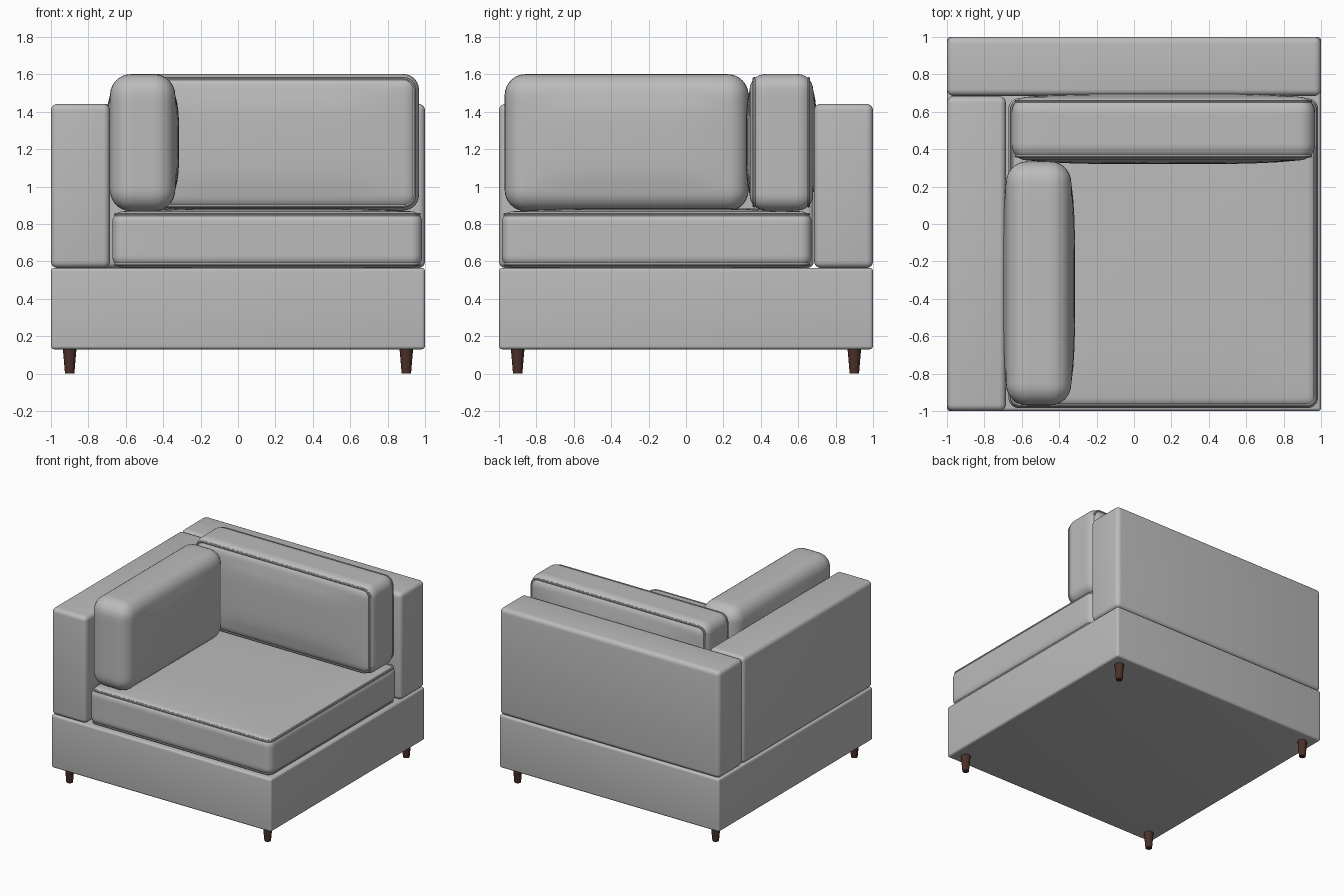
import bpy, bmesh, math
from mathutils import Vector

if "Cube" in bpy.data.objects:
    bpy.data.objects.remove(bpy.data.objects["Cube"], do_unlink=True)


def material(name, rgb):
    m = bpy.data.materials.new(name)
    m.use_nodes = True
    m.diffuse_color = (*rgb, 1)
    m.node_tree.nodes["Principled BSDF"].inputs["Base Color"].default_value = (*rgb, 1)
    return m


fabric = material("grey fabric", (0.5, 0.5, 0.5))
wood = material("dark brown wood", (0.07, 0.03, 0.022))


def finish(name, bm, mat):
    mesh = bpy.data.meshes.new(name)
    bm.to_mesh(mesh)
    bm.free()
    obj = bpy.data.objects.new(name, mesh)
    bpy.context.collection.objects.link(obj)
    mesh.materials.append(mat)
    bpy.ops.object.select_all(action="DESELECT")
    obj.select_set(True)
    bpy.context.view_layer.objects.active = obj
    bpy.ops.object.shade_smooth_by_angle(angle=math.radians(40))
    return obj


# Upholstered frame block with softened edges
def block(name, lo, hi, radius):
    lo, hi = Vector(lo), Vector(hi)
    bm = bmesh.new()
    bmesh.ops.create_cube(bm, size=1)
    for v in bm.verts:
        v.co = (lo + hi) / 2 + v.co * (hi - lo)
    bmesh.ops.bevel(bm, geom=bm.edges[:], offset=radius, segments=5,
                    profile=0.5, affect="EDGES")
    return finish(name, bm, fabric)


# Rounded cushion whose two broad faces swell along the thickness axis
def cushion(name, lo, hi, radius, axis, swell):
    lo, hi = Vector(lo), Vector(hi)
    centre, inner = (lo + hi) / 2, (hi - lo) / 2 - Vector([radius] * 3)
    a, b = [i for i in range(3) if i != axis]
    bm = bmesh.new()
    bmesh.ops.create_cube(bm, size=2)
    bmesh.ops.subdivide_edges(bm, edges=bm.edges[:], cuts=19, use_grid_fill=True)
    for v in bm.verts:
        core = Vector([max(-0.6, min(0.6, c)) for c in v.co])
        out = (v.co - core).normalized() * radius
        unit = core / 0.6
        p = unit * inner + out
        p[axis] += unit[axis] * swell * (1 - unit[a] ** 4) * (1 - unit[b] ** 4)
        v.co = centre + p
    return finish(name, bm, fabric)


# Piping cord: a rounded rectangle swept along the seam of each broad face
def piping(name, lo, hi, radius, axis):
    lo, hi = Vector(lo), Vector(hi)
    centre, inner = (lo + hi) / 2, (hi - lo) / 2 - Vector([radius] * 3)
    a, b = [i for i in range(3) if i != axis]
    reach = radius * math.sqrt(0.5)
    bm = bmesh.new()
    for side in (-1, 1):
        rings = []
        for corner in range(4):
            for step in range(7):
                t = math.radians(corner * 90 + step * 15)
                mid = math.radians(corner * 90 + 45)
                out = Vector((0, 0, 0))
                out[a], out[b] = math.cos(t), math.sin(t)
                p = centre + out * reach
                p[a] += math.copysign(inner[a], math.cos(mid))
                p[b] += math.copysign(inner[b], math.sin(mid))
                p[axis] += side * (inner[axis] + reach)
                up = Vector((0, 0, 0))
                up[axis] = 1
                rings.append([bm.verts.new(p + 0.009 * (out * math.cos(k * math.pi / 4)
                              + up * math.sin(k * math.pi / 4))) for k in range(8)])
        for i, ring in enumerate(rings):
            nxt = rings[(i + 1) % len(rings)]
            for k in range(8):
                j = (k + 1) % 8
                bm.faces.new((ring[k], nxt[k], nxt[j], ring[j]))
    bmesh.ops.recalc_face_normals(bm, faces=bm.faces[:])
    return finish(name, bm, fabric)


# Frame
block("base", (-1, -1, 0.13), (1, 1, 0.565), 0.018)
block("backrest", (-1, 0.685, 0.565), (1, 1, 1.442), 0.035)
block("right_arm", (-1, -1, 0.565), (-0.685, 0.683, 1.442), 0.035)

# Cushions
seat = (-0.672, -0.985, 0.567), (0.985, 0.672, 0.868)
cushion("seat_cushion", *seat, 0.06, 2, 0.018)
piping("seat_piping", *seat, 0.06, 2)
back = (-0.655, 0.34, 0.872), (0.968, 0.68, 1.602)
cushion("back_cushion", *back, 0.085, 1, 0.02)
piping("back_piping", *back, 0.085, 1)
cushion("side_cushion", (-0.685, -0.97, 0.868), (-0.335, 0.335, 1.602), 0.115, 0, 0.02)

# Tapered legs
for side, x in (("right", -0.9), ("left", 0.9)):
    for end, y in (("front", -0.9), ("back", 0.9)):
        bm = bmesh.new()
        bmesh.ops.create_cone(bm, cap_ends=True, segments=20, radius1=0.025,
                              radius2=0.037, depth=0.14)
        bmesh.ops.translate(bm, verts=bm.verts[:], vec=(x, y, 0.07))
        finish(f"{end}_{side}_leg", bm, wood)
